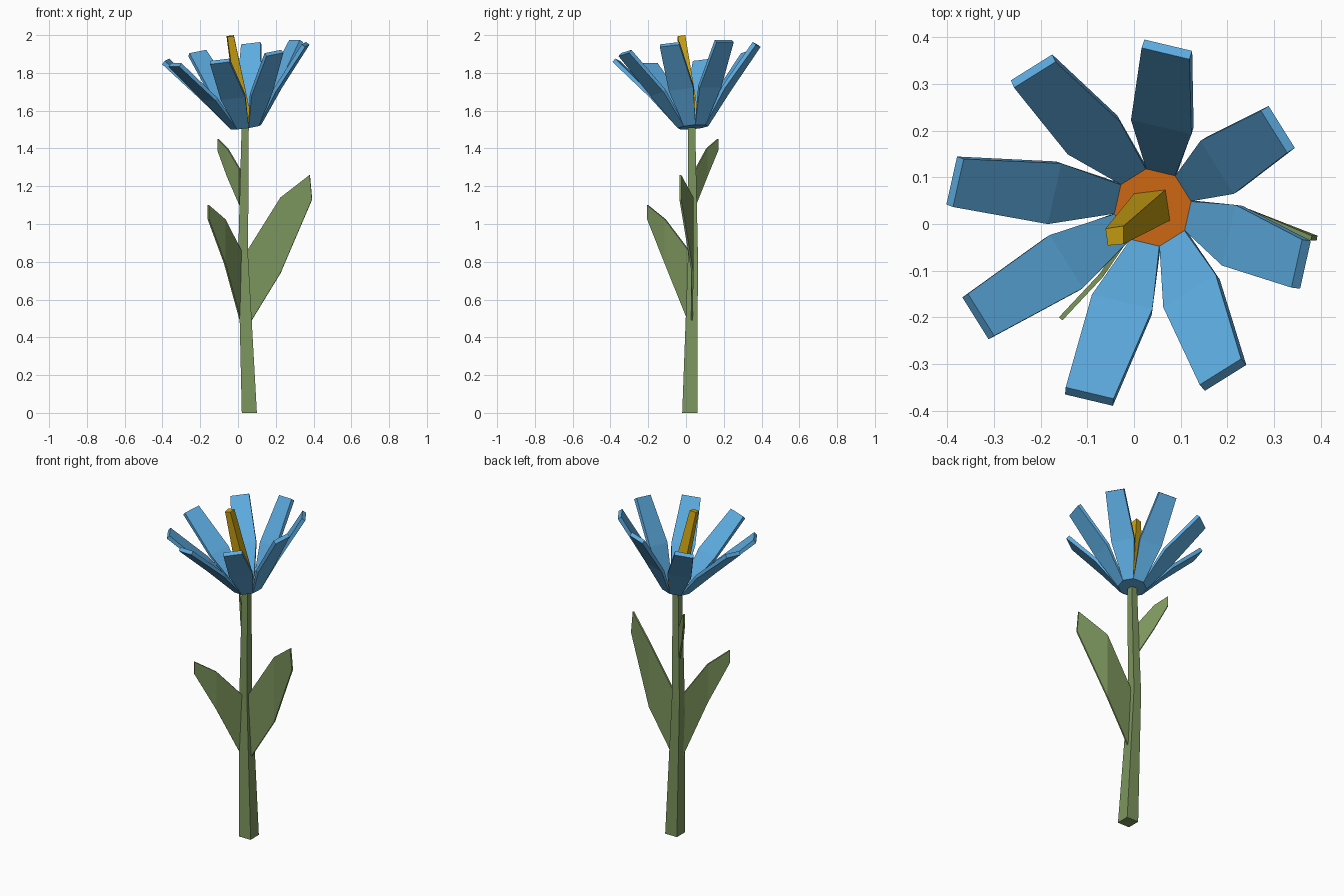
import bpy, bmesh
from math import radians, cos, sin
from mathutils import Matrix, Vector

cube = bpy.data.objects.get("Cube")
if cube:
    bpy.data.objects.remove(cube, do_unlink=True)


def material(name, rgb):
    m = bpy.data.materials.new(name)
    m.use_nodes = True
    m.diffuse_color = (*rgb, 1)
    m.node_tree.nodes["Principled BSDF"].inputs["Base Color"].default_value = (*rgb, 1)
    return m


BLUE = material("petal_blue", (0.11, 0.41, 0.75))
GREEN = material("leaf_green", (0.20, 0.30, 0.11))
ORANGE = material("center_orange", (0.66, 0.145, 0.008))
GOLD = material("pistil_gold", (0.60, 0.36, 0.006))


def loft(name, sections, *mats):
    """Skin a row of equal-sided sections and cap both ends."""
    bm = bmesh.new()
    rings = [[bm.verts.new(p) for p in s] for s in sections]
    n = len(rings[0])
    for a, b in zip(rings, rings[1:]):
        for i in range(n):
            j = (i + 1) % n
            bm.faces.new((a[i], a[j], b[j], b[i]))
    bm.faces.new(rings[0])
    bm.faces.new(rings[-1])
    bmesh.ops.recalc_face_normals(bm, faces=bm.faces)
    mesh = bpy.data.meshes.new(name)
    bm.to_mesh(mesh)
    bm.free()
    for m in mats:
        mesh.materials.append(m)
    obj = bpy.data.objects.new(name, mesh)
    bpy.context.collection.objects.link(obj)
    return obj


def square(x, y, z, h):
    return [(x + sx * h, y + sy * h, z) for sx, sy in ((-1, -1), (1, -1), (1, 1), (-1, 1))]


# Bent square stem
loft("stem", [square(0.06, 0.02, 0, 0.04),
              square(0.027, 0.037, 0.84, 0.026),
              square(0.038, 0.03, 1.51, 0.019)], GREEN)


# Leaves: each row is x, y, lower z, upper z along the blade
def leaf(name, rows, half=0.005):
    along = Vector(rows[-1][:2]) - Vector(rows[0][:2])
    side = Vector((-along.y, along.x)).normalized() * half
    sections = []
    for x, y, low, high, lean in rows:
        sections.append([(x + side.x, y + side.y, low), (x - side.x, y - side.y, low),
                         (x - lean - side.x, y - side.y, high),
                         (x - lean + side.x, y + side.y, high)])
    loft(name, sections, GREEN)


leaf("left_leaf", [(0.06, 0.03, 0.47, 0.86, 0.01), (0.225, 0.035, 0.74, 1.14, 0),
                   (0.392, -0.03, 1.13, 1.26, 0.012)])
leaf("front_leaf", [(0.015, 0.015, 0.48, 0.86, 0), (-0.07, -0.11, 0.79, 1.025, 0),
                    (-0.157, -0.203, 1.025, 1.10, 0)])
leaf("back_leaf", [(0.01, 0.05, 1.10, 1.29, 0), (-0.055, 0.11, 1.25, 1.40, 0),
                   (-0.106, 0.168, 1.39, 1.45, 0)])

# Flower head frame, leaning to the front right
lean_axis = (cos(radians(302)), sin(radians(302)), 0)
head = Matrix.Translation((0.043, 0.037, 1.513)) @ Matrix.Rotation(radians(9.5), 4, lean_axis)

# Eight-sided cup with an orange top
def ring(r, z):
    return [(r * cos(radians(9.5 + 45 * i)), r * sin(radians(9.5 + 45 * i)), z) for i in range(8)]


cup = loft("flower_cup", [ring(0.08, 0), ring(0.087, 0.02)], BLUE, ORANGE)
cup.matrix_world = head
for face in cup.data.polygons:
    face.material_index = 1 if face.normal.z > 0.9 else 0


# Petals: outer radius, outer height, half width, inward shift, upward shift
PROFILE = [(0.076, 0.0, 0.032, -0.002, 0.022),
           (0.207, 0.178, 0.067, 0.014, 0.012),
           (0.392, 0.39, 0.053, 0.017, 0.016)]
petal_sections = [[(r, -w, z), (r, w, z), (r - inward, w, z + up), (r - inward, -w, z + up)]
                  for r, z, w, inward, up in PROFILE]
for i in range(8):
    petal = loft(f"petal_{i + 1}", petal_sections, BLUE)
    petal.matrix_world = head @ Matrix.Rotation(radians(32 + 45 * i), 4, "Z")

# Tapered, leaning pistil
loft("pistil", [[(0.01, 0.0, 1.52), (0.078, 0.008, 1.53), (0.067, 0.073, 1.54), (0.0, 0.065, 1.53)],
                [(-0.056, -0.046, 1.99), (-0.022, -0.043, 1.995),
                 (-0.022, -0.004, 2.0), (-0.061, -0.01, 1.995)]], GOLD)
